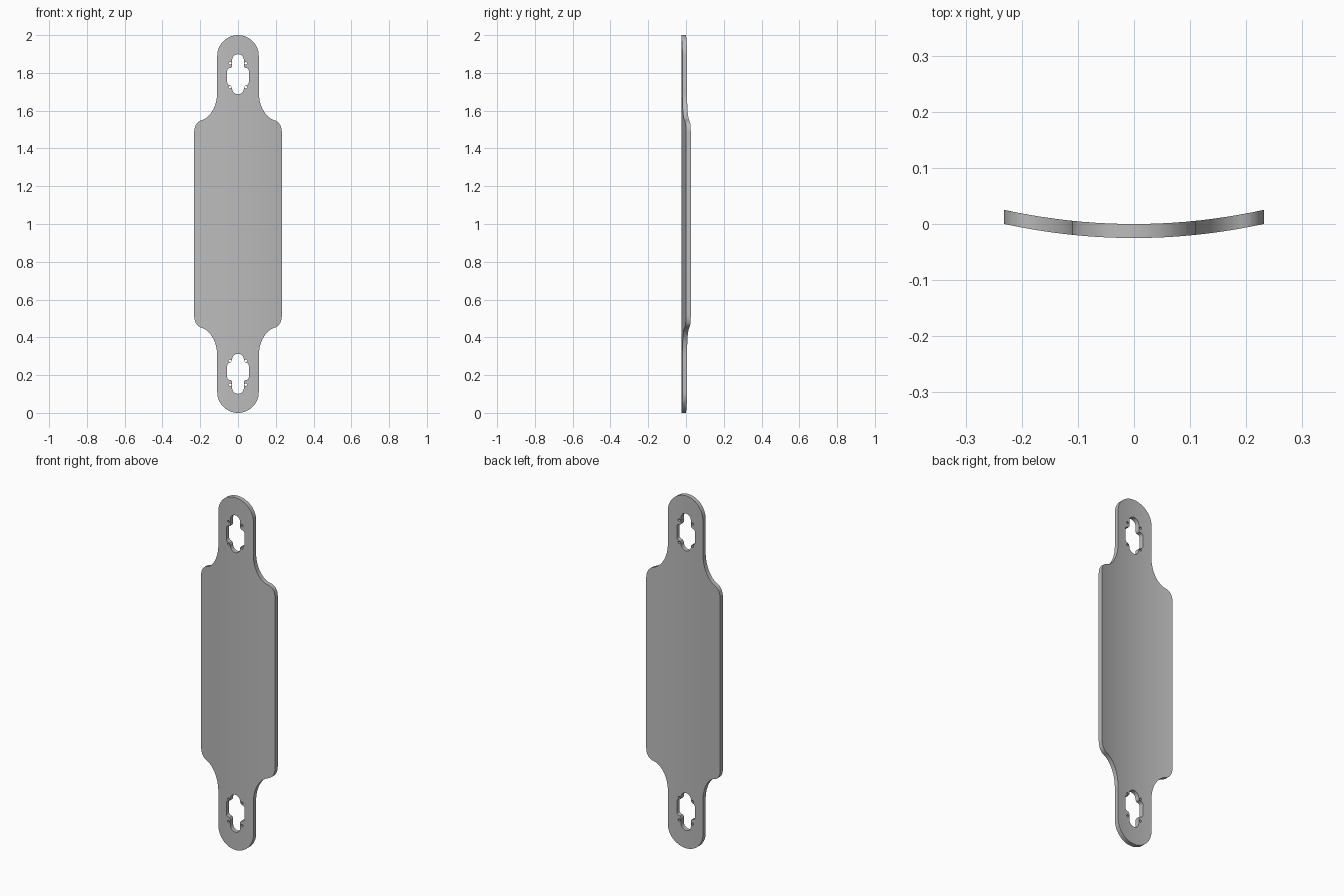
import bpy, bmesh, math
from mathutils import Vector

cube = bpy.data.objects.get("Cube")
if cube:
    bpy.data.objects.remove(cube, do_unlink=True)

THICK = 0.025     # deck thickness
CONCAVE = 0.47    # parabolic concave across the width
MID = 1.0         # height of the mirror plane between the two ends
STRIPS = 20


def arc(cx, cz, rx, rz, start, end, n):
    """Points on an elliptical arc, angles in degrees."""
    angles = [math.radians(start + (end - start) * i / n) for i in range(n + 1)]
    return [(cx + rx * math.cos(a), cz + rz * math.sin(a)) for a in angles]


def mirror_x(half):
    """Close a right-hand half profile, running top to bottom, into a loop."""
    return half + [(-x, z) for x, z in reversed(half) if x > 1e-5]


def flip_z(points):
    return [(x, 2 * MID - z) for x, z in points]


def add_loop(bm, points):
    verts = [bm.verts.new((x, 0, z)) for x, z in points]
    return [bm.edges.new((v, verts[(i + 1) % len(verts)])) for i, v in enumerate(verts)]


# Deck outline: rounded nose, neck, concave shoulder, clipped corner
quarter = arc(0, 1.89, 0.11, 0.11, 90, 0, 14)
quarter += arc(0.215, 1.7, 0.105, 0.155, 180, 262, 14)
quarter += arc(0.196, 1.485, 0.036, 0.06, 70, 0, 6)
quarter[0] = (0, 2)
outline = mirror_x(quarter + flip_z(quarter)[::-1])

# Truck cut-out: tall slot with a wider, soft-cornered middle
slot = arc(0, 1.868, 0.031, 0.031, 90, 0, 8)
slot += [(0.031, 1.835), (0.036, 1.827)]
slot += arc(0.044, 1.811, 0.013, 0.014, 80, 0, 4)
slot += arc(0.044, 1.749, 0.013, 0.014, 0, -80, 4)
slot += [(0.036, 1.731), (0.031, 1.723)]
slot += arc(0, 1.718, 0.031, 0.031, 0, -90, 8)
slot[0], slot[-1] = (0, 1.899), (0, 1.687)
cutouts = [mirror_x(slot)]

# Four bolt holes around each cut-out
for sx in (-1, 1):
    for z in (1.851, 1.724):
        cutouts.append(arc(sx * 0.042, z, 0.007, 0.007, 0, 330, 11))

# Fill the outline around the holes
bm = bmesh.new()
edges = add_loop(bm, outline)
for hole in cutouts:
    edges += add_loop(bm, hole) + add_loop(bm, flip_z(hole))
bmesh.ops.triangle_fill(bm, use_beauty=True, edges=edges, normal=(0, -1, 0))

# Slice into lengthwise strips so the deck can bend
for i in range(1, STRIPS):
    x = 0.232 * (2 * i / STRIPS - 1)
    bmesh.ops.bisect_plane(bm, geom=bm.verts[:] + bm.edges[:] + bm.faces[:],
                           dist=1e-5, plane_co=(x, 0, 0), plane_no=(1, 0, 0))

# Thicken, then bend into the concave
result = bmesh.ops.extrude_face_region(bm, geom=bm.faces[:], use_keep_orig=True)
for v in result["geom"]:
    if isinstance(v, bmesh.types.BMVert):
        v.co.y -= THICK
for v in bm.verts:
    v.co += Vector((0, CONCAVE * v.co.x ** 2, 0))
bmesh.ops.recalc_face_normals(bm, faces=bm.faces[:])

mesh = bpy.data.meshes.new("deck")
bm.to_mesh(mesh)
bm.free()
deck = bpy.data.objects.new("deck", mesh)
bpy.context.collection.objects.link(deck)

# Plain grey finish
grey = bpy.data.materials.new("plain grey")
grey.use_nodes = True
colour = (0.5, 0.5, 0.5, 1)
grey.diffuse_color = colour
grey.node_tree.nodes["Principled BSDF"].inputs["Base Color"].default_value = colour
mesh.materials.append(grey)

bpy.context.view_layer.objects.active = deck
deck.select_set(True)
bpy.ops.object.shade_smooth_by_angle(angle=math.radians(30))
